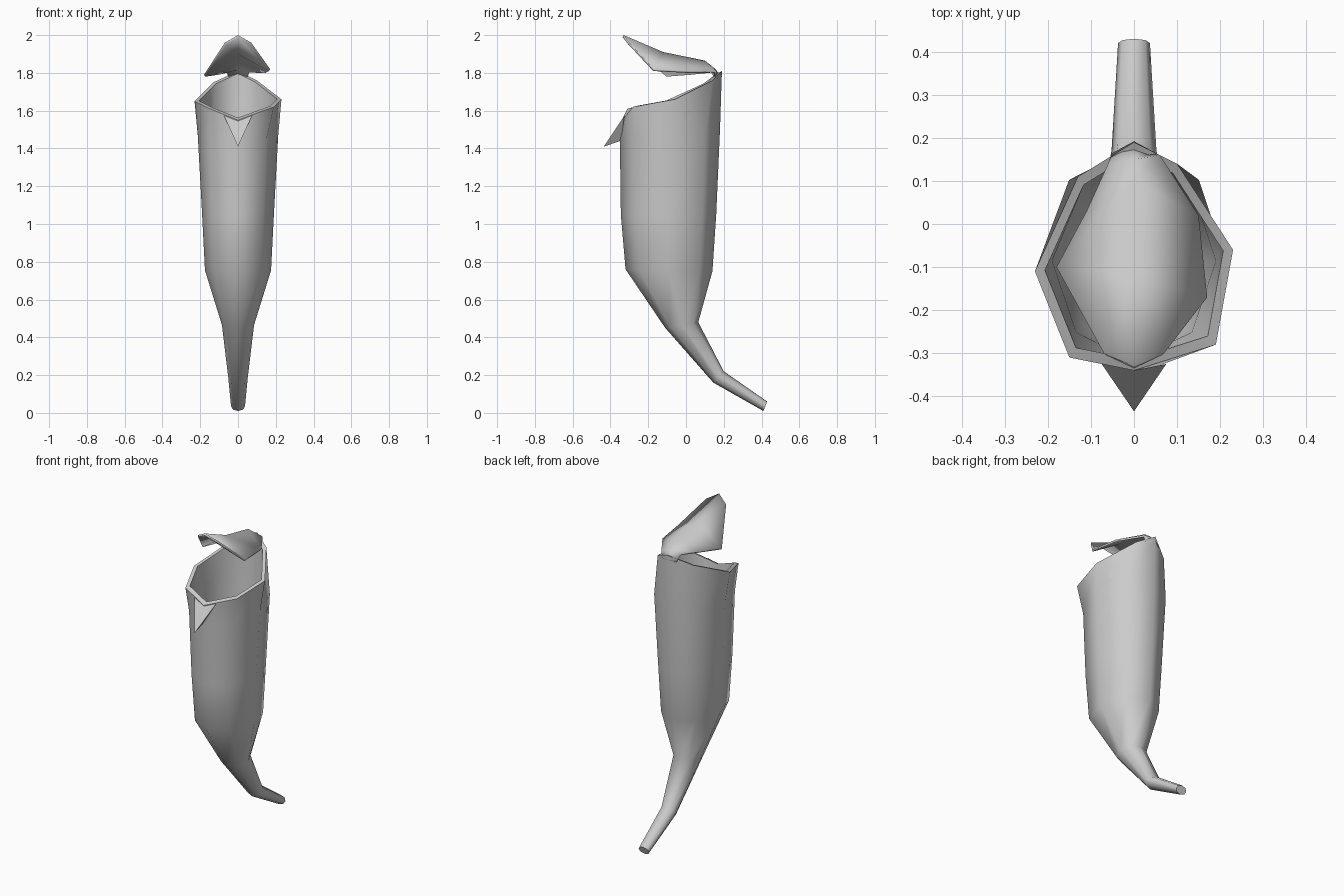
import bpy
import math
from mathutils import Vector

if "Cube" in bpy.data.objects:
    bpy.data.objects.remove(bpy.data.objects["Cube"], do_unlink=True)

grey = bpy.data.materials.new("plain_grey")
grey.use_nodes = True
shade = (0.6, 0.6, 0.6, 1)
grey.diffuse_color = shade
grey.node_tree.nodes["Principled BSDF"].inputs["Base Color"].default_value = shade


def make(name, verts, faces, angle=65):
    mesh = bpy.data.meshes.new(name)
    mesh.from_pydata([tuple(v) for v in verts], [], faces)
    mesh.materials.append(grey)
    obj = bpy.data.objects.new(name, mesh)
    bpy.context.collection.objects.link(obj)
    bpy.ops.object.select_all(action="DESELECT")
    obj.select_set(True)
    bpy.context.view_layer.objects.active = obj
    bpy.ops.object.mode_set(mode="EDIT")
    bpy.ops.mesh.select_all(action="SELECT")
    bpy.ops.mesh.normals_make_consistent(inside=False)
    bpy.ops.object.mode_set(mode="OBJECT")
    bpy.ops.object.shade_smooth_by_angle(angle=math.radians(angle))
    return obj


def bridge(rows, closed):
    """Quads between consecutive rows of equal length."""
    n = len(rows[0])
    span = n if closed else n - 1
    return [(r * n + i, r * n + (i + 1) % n, (r + 1) * n + (i + 1) % n, (r + 1) * n + i)
            for r in range(len(rows) - 1) for i in range(span)]


def ring(front, back, half_width, sides=8):
    """Oval section through a front and a back point (y, z)."""
    f, b = Vector((0, *front)), Vector((0, *back))
    mid, arm = (f + b) / 2, (f - b) / 2
    return [mid + arm * math.cos(t) + Vector((half_width * math.sin(t), 0, 0))
            for t in (math.tau * i / sides for i in range(sides))]


# Pitcher: curved stalk, swelling body, slanted rim and inner wall
rim = [Vector(p) for p in [
    (0, -.34, 1.55), (.19, -.28, 1.62), (.23, -.06, 1.66), (.10, .14, 1.76),
    (0, .19, 1.81), (-.13, .11, 1.75), (-.23, -.11, 1.65), (-.15, -.31, 1.61)]]
centre = sum(rim, Vector()) / len(rim)
inner_rim = [centre + (p - centre) * 0.9 for p in rim]
stalk = [
    ring((.41, .01), (.43, .06), .037),
    ring((.145, .16), (.20, .22), .052),
    ring((-.11, .45), (.065, .48), .085),
    ring((-.32, .76), (.14, .75), .175),
    ring((-.345, 1.05), (.16, 1.05), .19),
    ring((-.35, 1.44), (.18, 1.50), .213)]
lining = [
    ring((-.32, 1.40), (.15, 1.46), .19),
    ring((-.29, .78), (.11, .77), .15),
    ring((-.08, .48), (.04, .50), .06)]
rows = stalk + [rim, inner_rim] + lining
verts = [p for row in rows for p in row]
last = len(verts)
caps = [tuple(range(8)), tuple(range(last - 8, last))]
make("pitcher_body", verts, bridge(rows, True) + caps)

# Pointed spout hanging from the front of the rim
spout = [(-.075, -.325, 1.575), (0, -.34, 1.545), (.075, -.325, 1.575),
         (0, -.345, 1.44), (0, -.435, 1.41)]
make("lip_spout", spout, [(0, 1, 4), (1, 2, 4), (2, 3, 4), (3, 0, 4), (0, 3, 2, 1)])

# Arched lid with a raised ridge, narrowing into the hinge
lid_rows = [
    [(-.07, -.30, 1.96), (0, -.33, 2), (.07, -.30, 1.96)],
    [(-.18, -.10, 1.79), (0, -.12, 1.91), (.17, -.17, 1.82)],
    [(-.11, .03, 1.80), (0, .10, 1.865), (.15, .02, 1.81)],
    [(-.06, .14, 1.81), (0, .15, 1.825), (.06, .16, 1.81)],
    [(-.05, .165, 1.77), (0, .192, 1.78), (.05, .165, 1.77)]]
lid = make("lid", [p for row in lid_rows for p in row], bridge(lid_rows, False))
# Face the sheet upward so its thickness grows beneath
if sum(p.normal.z for p in lid.data.polygons) < 0:
    lid.data.flip_normals()
thick = lid.modifiers.new("thickness", "SOLIDIFY")
thick.thickness = 0.012
thick.offset = -1
